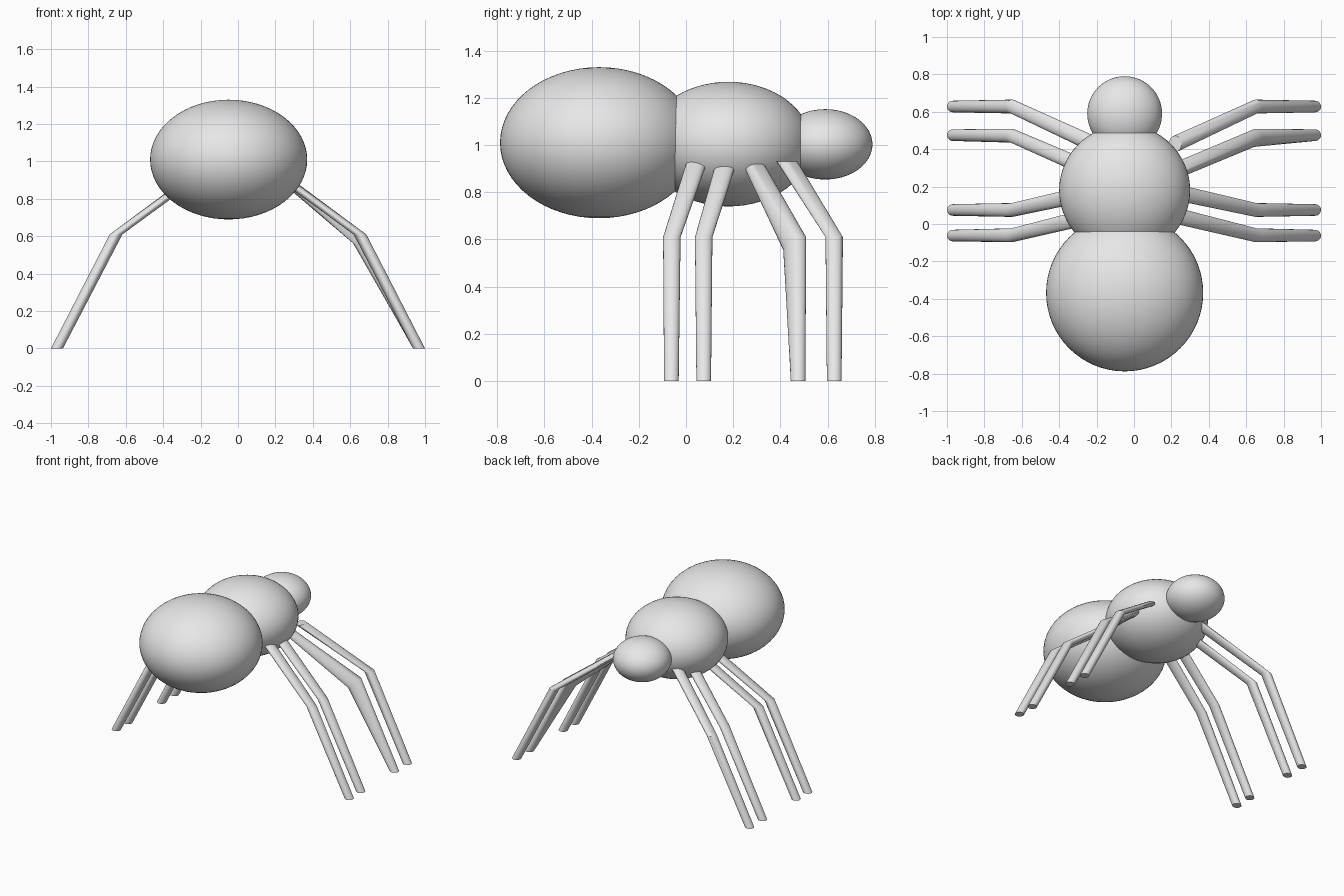
import bpy, bmesh, math
from mathutils import Vector

if "Cube" in bpy.data.objects:
    bpy.data.objects.remove(bpy.data.objects["Cube"])

grey = bpy.data.materials.new("plain grey")
grey.diffuse_color = (0.8, 0.8, 0.8, 1)
grey.use_nodes = True
grey.node_tree.nodes["Principled BSDF"].inputs["Base Color"].default_value = grey.diffuse_color


def ellipsoid(name, centre, radii):
    """Smooth rounded body section."""
    bpy.ops.mesh.primitive_uv_sphere_add(segments=64, ring_count=32, location=centre)
    ob = bpy.context.object
    ob.name = name
    ob.scale = radii
    bpy.ops.object.transform_apply(location=False, rotation=False, scale=True)
    bpy.ops.object.shade_smooth()
    ob.data.materials.append(grey)


def leg(name, rings, side, bulge=None, n=20):
    """Bent tube with level rings; each ring is (x, y, z, rx, ry)."""
    bm = bmesh.new()
    loops = []
    for k, (x, y, z, rx, ry) in enumerate(rings):
        loop = []
        for i in range(n):
            a = 2 * math.pi * i / n
            p = Vector((x + rx * math.cos(a), y + ry * math.sin(a), z))
            if bulge and k == 1:  # sagging back of the knee
                p += Vector(bulge) * max(0, math.cos(a - math.radians(245)))
            loop.append(bm.verts.new((p.x * side, p.y, p.z)))
        loops.append(loop)
    for a, b in zip(loops, loops[1:]):
        for i in range(n):
            j = (i + 1) % n
            bm.faces.new((a[i], a[j], b[j], b[i]))
    bm.faces.new(loops[0])
    bm.faces.new(loops[-1])
    bmesh.ops.recalc_face_normals(bm, faces=bm.faces)
    me = bpy.data.meshes.new(name)
    bm.to_mesh(me)
    bm.free()
    me.materials.append(grey)
    ob = bpy.data.objects.new(name, me)
    bpy.context.collection.objects.link(ob)
    bpy.ops.object.select_all(action='DESELECT')
    ob.select_set(True)
    bpy.context.view_layer.objects.active = ob
    bpy.ops.object.shade_smooth_by_angle(angle=math.radians(35))


# Body: three overlapping sections, slightly off centre
ellipsoid("abdomen", (-0.05, -0.368, 1.01), (0.42, 0.42, 0.32))
ellipsoid("thorax", (-0.05, 0.18, 1.004), (0.35, 0.35, 0.264))
ellipsoid("head", (-0.05, 0.59, 1.003), (0.2, 0.2, 0.149))

# Legs: foot y, knee y, hip (x, y, z)
legs = [
    ("front_leg", 0.628, 0.628, (0.22, 0.428, 0.93)),
    ("front_middle_leg", 0.475, 0.472, (0.20, 0.275, 0.94)),
    ("rear_middle_leg", 0.075, 0.075, (0.20, 0.175, 0.94)),
    ("rear_leg", -0.062, -0.06, (0.20, 0.05, 0.94)),
]
for name, foot_y, knee_y, hip in legs:
    for side, label in ((1, "right"), (-1, "left")):
        rings = [
            (0.968, foot_y, 0, 0.032, 0.031),
            (0.652, knee_y, 0.61, 0.034, 0.037),
            (*hip, 0.034, 0.044),
        ]
        sag = (-0.01, -0.025, -0.055) if (name, side) == ("front_middle_leg", 1) else None
        leg(f"{label}_{name}", rings, side, sag)
